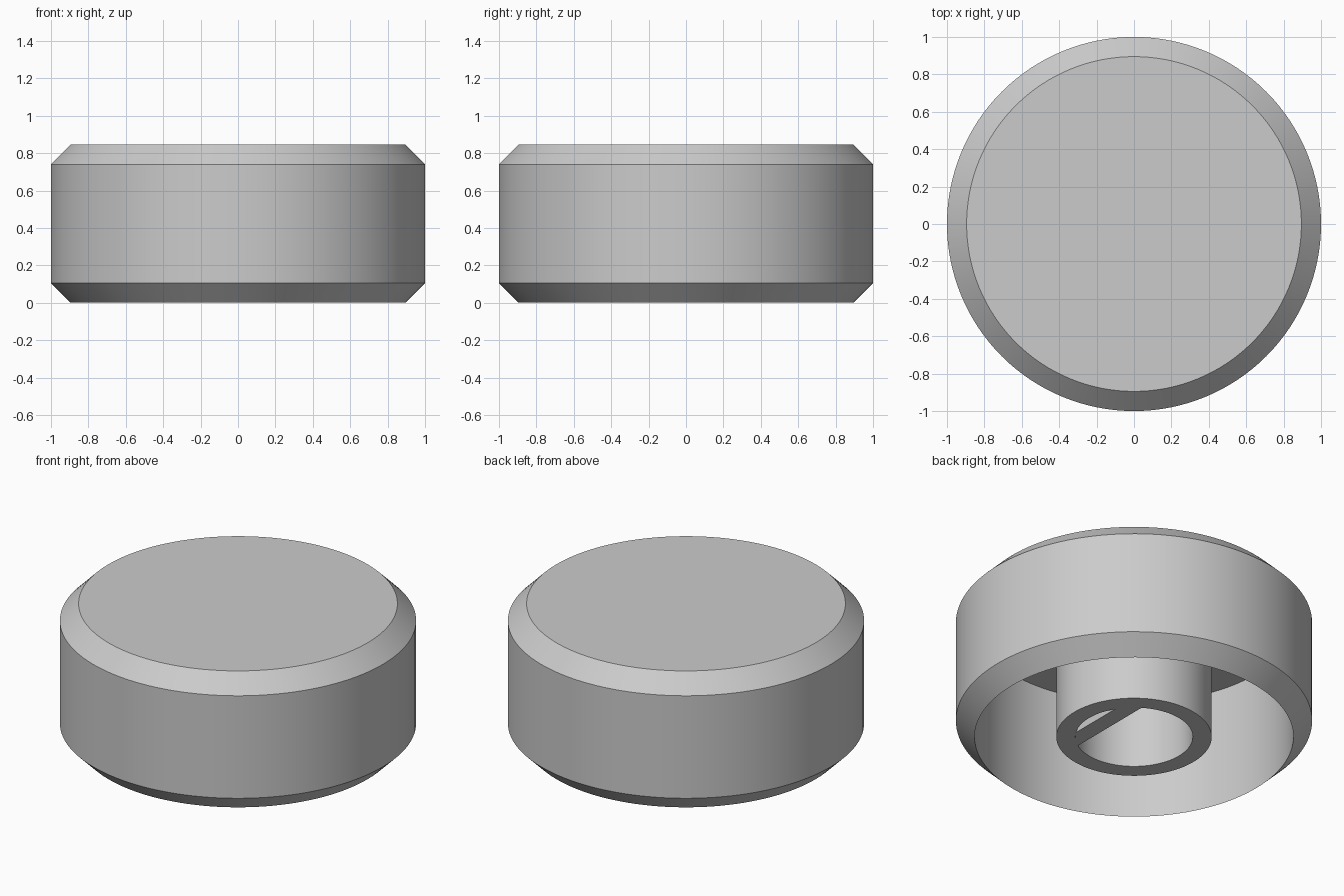
import bpy, bmesh, math

cube = bpy.data.objects.get("Cube")
if cube:
    bpy.data.objects.remove(cube, do_unlink=True)

RADIUS, HEIGHT, WALL = 1.0, 0.845, 0.105
RIM = RADIUS - WALL          # chamfered edge and cavity radius
CEILING = HEIGHT - WALL      # underside of the top
POST, BORE = 0.436, 0.33     # shaft socket radii
FLAT_IN, FLAT_OUT = 0.178, 0.282
SEGMENTS = 128

grey = bpy.data.materials.new("plain grey")
grey.use_nodes = True
colour = (0.6, 0.6, 0.6, 1)
grey.diffuse_color = colour
grey.node_tree.nodes["Principled BSDF"].inputs["Base Color"].default_value = colour


def finish(bm, name):
    bmesh.ops.remove_doubles(bm, verts=bm.verts, dist=1e-4)
    bmesh.ops.recalc_face_normals(bm, faces=bm.faces)
    mesh = bpy.data.meshes.new(name)
    bm.to_mesh(mesh)
    bm.free()
    mesh.materials.append(grey)
    obj = bpy.data.objects.new(name, mesh)
    bpy.context.collection.objects.link(obj)
    bpy.ops.object.select_all(action='DESELECT')
    obj.select_set(True)
    bpy.context.view_layer.objects.active = obj
    bpy.ops.object.shade_smooth_by_angle(angle=math.radians(30))
    return obj


def lathe(name, profile):
    bm = bmesh.new()
    verts = [bm.verts.new((r, 0, z)) for r, z in profile]
    edges = [bm.edges.new(pair) for pair in zip(verts, verts[1:])]
    bmesh.ops.spin(bm, geom=verts + edges, cent=(0, 0, 0), axis=(0, 0, 1),
                   angle=math.tau, steps=SEGMENTS)
    return finish(bm, name)


# Hollow chamfered cap with the round shaft socket inside
lathe("knob_body", [
    (0, HEIGHT), (RIM, HEIGHT), (RADIUS, CEILING), (RADIUS, WALL), (RIM, 0),
    (RIM, CEILING), (POST, CEILING), (POST, 0), (BORE, 0), (BORE, CEILING),
    (0, CEILING)])

# Flat key wall crossing the bore
bm = bmesh.new()
steps = 6
xs = [FLAT_IN + (FLAT_OUT - FLAT_IN) * i / steps for i in range(steps + 1)]
side = [(x, math.sqrt(BORE ** 2 - x ** 2)) for x in xs]
outline = side + [(x, -y) for x, y in reversed(side)]
face = bm.faces.new([bm.verts.new((x, y, 0)) for x, y in outline])
made = bmesh.ops.extrude_face_region(bm, geom=[face])["geom"]
bmesh.ops.translate(bm, vec=(0, 0, CEILING),
                    verts=[v for v in made if isinstance(v, bmesh.types.BMVert)])
finish(bm, "socket_flat")
